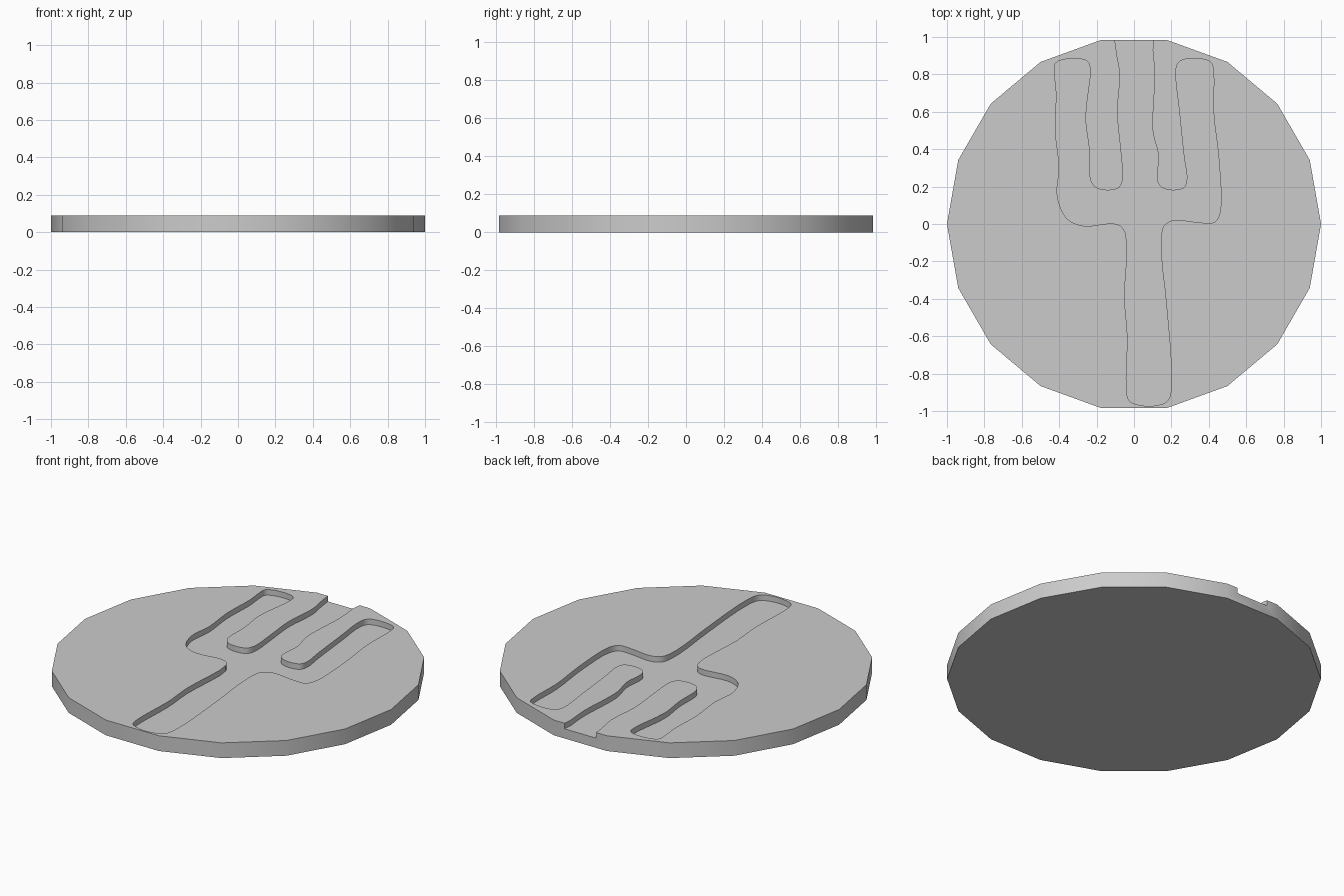
import bpy, bmesh, math
from mathutils import Vector

if "Cube" in bpy.data.objects:
    bpy.data.objects.remove(bpy.data.objects["Cube"])

HEIGHT, DEPTH, STEPS = 0.09, 0.033, 4

# Fork outline, clockwise from the left tine; the middle tine runs out past the rim
TINES = [(-.42, .86), (-.33, .885), (-.25, .87), (-.235, .83), (-.26, .57), (-.24, .4),
         (-.235, .24), (-.205, .195), (-.14, .18), (-.08, .195), (-.06, .24), (-.07, .4),
         (-.088, .6), (-.075, .8), (-.095, .93), (-.095, 1.05), (.095, 1.05), (.1, .93),
         (.11, .8), (.1, .5), (.13, .37), (.125, .23), (.15, .195), (.21, .18),
         (.27, .195), (.285, .24), (.27, .36), (.245, .6), (.225, .83), (.245, .87),
         (.32, .885), (.41, .865), (.425, .81), (.425, .6), (.455, .33)]
HANDLE = [(.46, .06), (.43, .01), (.36, .007), (.21, .02), (.16, -.01), (.145, -.08),
          (.15, -.22), (.17, -.4), (.2, -.87), (.18, -.945), (.12, -.97), (.04, -.97),
          (-.025, -.945), (-.04, -.88), (-.035, -.6), (-.05, -.4), (-.045, -.05),
          (-.09, .0), (-.27, -.01), (-.36, .03), (-.41, .15), (-.4, .3), (-.42, .5),
          (-.415, .7), (-.425, .81)]


def smooth_loop(points):
    """Closed centripetal spline through the points."""
    pts = [Vector(p) for p in points]
    n, out = len(pts), []
    for i in range(n):
        a, b, c, d = (pts[(i + k) % n] for k in (-1, 0, 1, 2))
        d0, d1, d2 = (math.sqrt((q - p).length) for p, q in ((a, b), (b, c), (c, d)))
        m1 = ((b - a) / d0 - (c - a) / (d0 + d1) + (c - b) / d1) * d1
        m2 = ((c - b) / d1 - (d - b) / (d1 + d2) + (d - c) / d2) * d1
        for s in range(STEPS):
            t = s / STEPS
            out.append(b * (2*t**3 - 3*t*t + 1) + m1 * (t**3 - 2*t*t + t)
                       + c * (3*t*t - 2*t**3) + m2 * (t**3 - t*t))
    return out


def prism(name, loop, z0, z1):
    bm = bmesh.new()
    face = bm.faces.new([bm.verts.new((x, y, z0)) for x, y in loop])
    top = bmesh.ops.extrude_face_region(bm, geom=[face], use_keep_orig=True)["geom"]
    bmesh.ops.translate(bm, vec=(0, 0, z1 - z0),
                        verts=[v for v in top if isinstance(v, bmesh.types.BMVert)])
    bmesh.ops.recalc_face_normals(bm, faces=bm.faces)
    mesh = bpy.data.meshes.new(name)
    bm.to_mesh(mesh)
    bm.free()
    obj = bpy.data.objects.new(name, mesh)
    bpy.context.collection.objects.link(obj)
    return obj


# Eighteen-sided disc
rim = [(math.cos(math.tau * i / 18), math.sin(math.tau * i / 18)) for i in range(18)]
disc = prism("disc", rim, 0, HEIGHT)

# Sunken fork shape cut into the top
cutter = prism("fork_cutter", smooth_loop(TINES + HANDLE), HEIGHT - DEPTH, HEIGHT + 0.1)
cutter.hide_render = True
cut = disc.modifiers.new("fork_recess", "BOOLEAN")
cut.operation, cut.solver, cut.object = "DIFFERENCE", "EXACT", cutter

bpy.context.view_layer.objects.active = disc
disc.select_set(True)
bpy.ops.object.modifier_apply(modifier=cut.name)
bpy.data.objects.remove(cutter)
bpy.ops.object.shade_smooth_by_angle(angle=math.radians(30))
